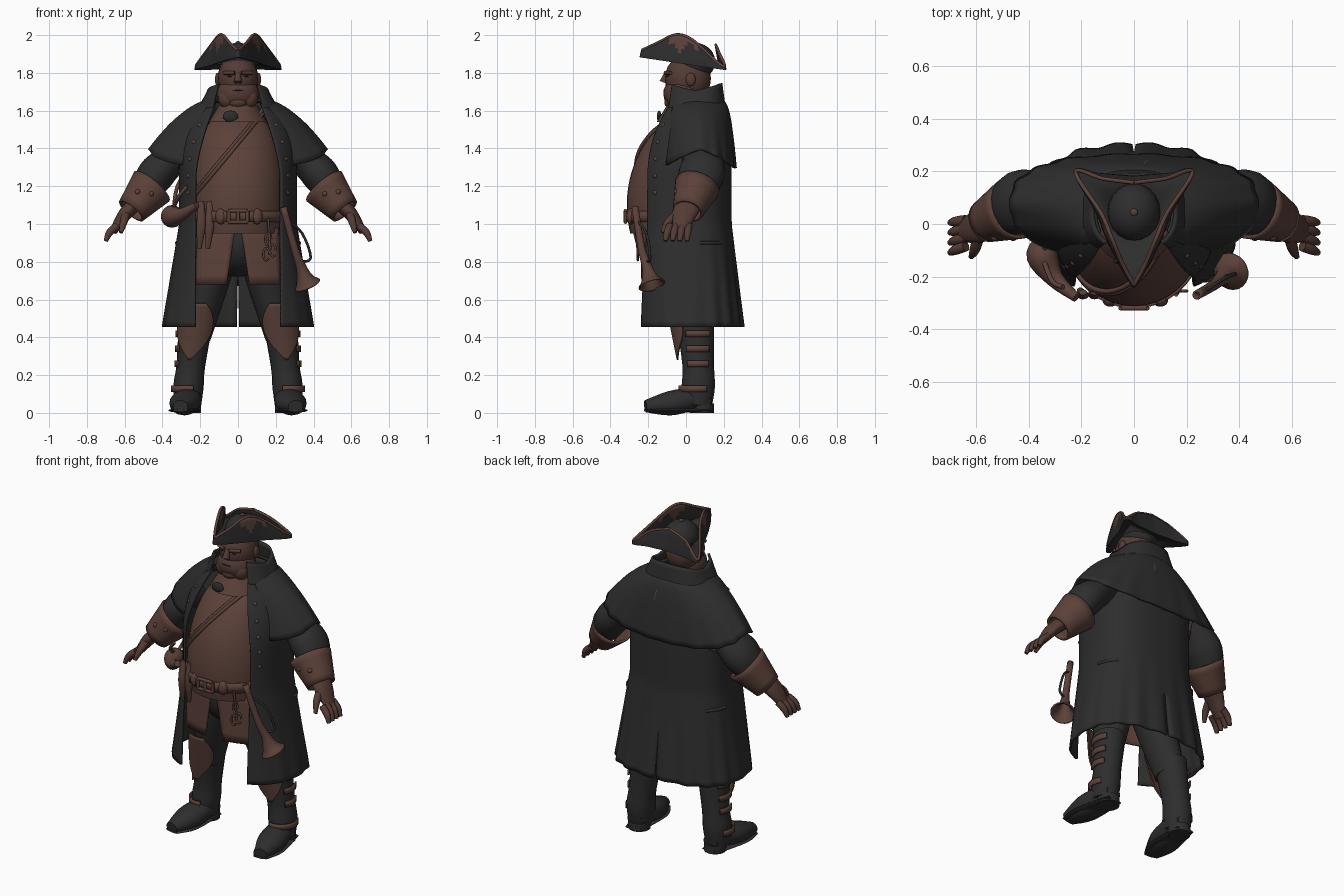
import bpy, bmesh
from math import sin, cos, acos, pi, sqrt
from mathutils import Matrix, Vector

if "Cube" in bpy.data.objects:
    bpy.data.objects.remove(bpy.data.objects["Cube"])

UP = Vector((0, 0, 1))
BACK = Vector((0, 1, 0))


def material(name, *rgb):
    mat = bpy.data.materials.new(name)
    mat.use_nodes = True
    mat.diffuse_color = (*rgb, 1)
    mat.node_tree.nodes["Principled BSDF"].inputs["Base Color"].default_value = (*rgb, 1)
    return mat


CLOTH = material("charcoal cloth", .027, .027, .027)
BROWN = material("brown leather", .107, .053, .041)
SKIN = material("dark skin", .09, .044, .035)


def finish(name, bm, materials, mirror=False, thick=0):
    mesh = bpy.data.meshes.new(name)
    bmesh.ops.recalc_face_normals(bm, faces=bm.faces)
    bm.to_mesh(mesh)
    bm.free()
    part = bpy.data.objects.new(name, mesh)
    bpy.context.collection.objects.link(part)
    for mat in materials:
        mesh.materials.append(mat)
    if mirror:
        part.modifiers.new("mirror", "MIRROR")
    if thick:
        solid = part.modifiers.new("thickness", "SOLIDIFY")
        solid.thickness = thick
        solid.offset = 0
    bpy.context.view_layer.objects.active = part
    part.select_set(True)
    bpy.ops.object.shade_smooth_by_angle(angle=.9)
    part.select_set(False)


def steps(count):
    return [k / count for k in range(count + 1)]


def smooth(rows, count=4):
    """Smooth curve through rows of numbers of equal length."""
    result = []
    last = len(rows) - 1
    for i in range(last):
        near = rows[max(i - 1, 0)], rows[i], rows[i + 1], rows[min(i + 2, last)]
        for t in steps(count)[:-1]:
            result.append([b + t / 2 * (c - a + t * (2 * a - 5 * b + 4 * c - d + t * (3 * (b - c) + d - a)))
                           for a, b, c, d in zip(*near)])
    return result + [rows[-1]]


def loft(name, rings, mat, wrap=True, cap=True, mirror=False, thick=0, paint=None):
    bm = bmesh.new()
    loops = [[bm.verts.new(point) for point in ring] for ring in rings]
    size = len(rings[0])
    for low, high in zip(loops, loops[1:]):
        for i in range(size if wrap else size - 1):
            j = (i + 1) % size
            face = bm.faces.new((low[i], low[j], high[j], high[i]))
            if paint and paint(face.calc_center_median()):
                face.material_index = 1
    if wrap and cap:
        bm.faces.new(loops[0])
        bm.faces.new(loops[-1])
    finish(name, bm, [mat, BROWN] if paint else [mat], mirror, thick)


def tube(name, points, radii, mat, axis=BACK, flat=1, sides=16, **options):
    """Round bar along a curve; flat stretches its section along the axis."""
    rows = smooth([(*point, radius) for point, radius in zip(points, radii)])
    rings = []
    for i, (*centre, radius) in enumerate(rows):
        along = Vector(rows[min(i + 1, len(rows) - 1)][:3]) - Vector(rows[max(i - 1, 0)][:3])
        across = along.cross(axis).normalized() * radius
        over = across.cross(along).normalized() * radius * flat
        rings.append([Vector(centre) + across * cos(2 * pi * k / sides) + over * sin(2 * pi * k / sides)
                      for k in range(sides)])
    loft(name, rings, mat, **options)


def cord(name, points, mat, radius=.01, **options):
    tube(name, points, [radius] * len(points), mat, sides=8, **options)


def balls(name, mat, size, *places, mirror=False):
    bm = bmesh.new()
    for place in places:
        shape = Matrix.Translation(place) @ Matrix.Diagonal((*size, 1))
        bmesh.ops.create_uvsphere(bm, u_segments=20, v_segments=12, radius=1, matrix=shape)
    finish(name, bm, [mat], mirror)


def oval(z, radius, y=0, x=0, deep=1, start=0, turn=2 * pi, count=36):
    return [(x + radius * cos(start + turn * k / count), y + radius * deep * sin(start + turn * k / count), z)
            for k in range(count)]


def drape(z, side, back, front, gap, middle, droop=0, ripple=0, slit=0, count=48):
    """Half ring of cloth from its front edge round to the back centre."""
    power = .8
    start = -acos((gap / side) ** (1 / power))
    ring = []
    for t in steps(count):
        angle = start + (pi / 2 - start) * t
        depth = abs(sin(angle))
        wave = 1 + ripple * cos(17 * angle) * t
        x = side * cos(angle) ** power * wave if t < 1 else 0
        y = (back - middle if angle > 0 else front - middle) * depth ** power * wave
        ring.append((max(x, slit), middle + y, z - droop * depth))
    return ring


# Shirt over the round belly
def belly(z):
    swell = max(1 - ((z - 1.1) / .5) ** 2, .05)
    depth = .25 * swell ** .6
    radius = .25 * swell ** .35
    return radius, .02 - depth / 3, depth / radius


def belly_front(x, z):
    radius, y, deep = belly(z)
    return y - deep * sqrt(max(radius ** 2 - x ** 2, .002))


shirt = []
for t in steps(24):
    z = .95 + .63 * t
    radius, y, deep = belly(z)
    shirt.append(oval(z, radius, y, deep=deep))
loft("shirt", shirt, BROWN)
loft("belt", [oval(z, .255, -.06) for z in (1.01, 1.07)], BROWN, cap=False, thick=.014)
balls("trouser_seat", CLOTH, (.22, .21, .2), (0, -.03, .92))
for z in (1.01, 1.07):
    cord("buckle_bar", [(x, -.32, z) for x in (-.05, .05)], BROWN)
for x in (-.05, 0, .05):
    cord("buckle_post", [(x, -.32, z) for z in (1.01, 1.07)], BROWN)

# Flaps below the belt, parting toward the knees
flaps = [[(x, x * x - .235, .98 - .3 * t) for x in (.015 + .045 * t + (.2 - .035 * t) * s for s in steps(8))]
         for t in steps(6)]
loft("waistcoat_flaps", flaps, BROWN, wrap=False, mirror=True, thick=.01)

# Coat: flared skirt, straight waist, narrowing shoulders
coat = []
for t in steps(40):
    z = .455 + 1.185 * t
    flare = max(0, 1 - z)
    taper = max(0, (z - 1.25) / .4)
    coat.append(drape(z, side=.305 + .16 * flare - .155 * taper ** 3, back=.235 + .115 * flare - .06 * taper ** 2,
                      front=.17 * taper ** 1.5 - .265, gap=.225 - .11 * taper ** 1.5, middle=.03,
                      ripple=.055 * flare, slit=max(0, flare - .25) * .025))
loft("coat", coat, CLOTH, wrap=False, mirror=True, thick=.014)
balls("coat_buttons", BROWN, (.013, .013, .013), *[ring[4] for ring in coat[24:38:3]], mirror=True)
cord("pocket_welts", [(x * 1.02, y, z) for x, y, z in coat[15][20:32]], CLOTH, axis=UP, mirror=True)

cape = []
for t in steps(16):
    drop = .26 * t ** 1.7
    cape.append(drape(1.655 - drop, side=.14 + .328 * t, back=.18 + .08 * sqrt(t), front=-.08 - .05 * sqrt(t),
                      gap=.125 + .165 * t, middle=.05 + .03 * t, droop=.1 * t, ripple=.025 * t ** 3))
loft("shoulder_cape", cape, CLOTH, wrap=False, mirror=True, thick=.012)
cord("cape_tear", [ring[46] for ring in cape[5:9]], BROWN, radius=.007)

# Collar stands up, leaning in toward the neck
collar = [drape(1.6 + .105 * t, side=.21 - .055 * t, back=.205 - .02 * t, front=.02 * t - .115,
                gap=.135 - .03 * t, middle=.05, droop=-.04 * t) for t in steps(6)]
loft("collar", collar, CLOTH, wrap=False, mirror=True, thick=.014)

# Arms and hands
tube("sleeves", [(.2, .07, 1.48), (.36, .09, 1.335), (.44, .08, 1.255), (.51, .04, 1.14)], [.08, .088, .098, .07],
     CLOTH, flat=1.25, sides=20, mirror=True)
tube("cuffs", [(.455, .06, 1.2), (.565, .01, 1.07)], [.115, .075], BROWN, sides=24, cap=False, mirror=True,
     thick=.014)
balls("cuff_buttons", BROWN, (.015, .015, .015), (.46, -.05, 1.16), (.53, -.05, 1.17), (.58, .06, 1.17), mirror=True)
tube("palms", [(.54, .02, 1.11), (.6, -.01, 1.05), (.66, -.03, .96)], [.04, .036, .02], SKIN, flat=1.8, mirror=True)
for spread in (-1.5, -.5, .5, 1.5):
    tube("fingers", [(.64, spread * .033 - .035, .99), (.68, spread * .036 - .045, .955),
                     (.7, spread * .038 - .052, .91)], [.02, .019, .011], SKIN, mirror=True)
tube("thumbs", [(.59, -.04, 1.06), (.605, -.095, 1.01), (.62, -.125, .955)], [.022, .02, .01], SKIN, mirror=True)

# Legs, boots and feet
tube("trouser_legs", [(.1, 0, .92), (.14, 0, .75), (.225, .045, .4)], [.11, .11, .08], CLOTH, flat=1.2, mirror=True)
tube("boots", [(.225, .05, .47), (.25, .065, .25), (.262, .065, .14), (.265, .06, .04)], [.09, .076, .08, .07],
     CLOTH, flat=1.1, sides=20, mirror=True)
tube("feet", [(.26, .13, .06), (.265, .03, .07), (.285, -.09, .05), (.305, -.215, .035)], [.05, .075, .08, .04],
     CLOTH, axis=UP, flat=.8, mirror=True)
tube("soles", [(.26, .14, .013), (.285, -.09, .013), (.305, -.215, .013)], [.055, .085, .045], CLOTH, axis=UP,
     flat=.15, mirror=True)
tube("heels", [(.26, .085, 0), (.26, .085, .05)], [.064, .064], CLOTH, mirror=True)
guards = []
for t in steps(16):
    width = .95 * sin(pi * (.15 + .84 * t))
    guards.append(oval(.58 - .3 * t, .125 - .02 * t, .02 + .04 * t, .2 + .04 * t, start=-1.4 - width, turn=2 * width))
loft("knee_guards", guards, BROWN, wrap=False, mirror=True, thick=.008)
for z in (.26, .34, .42):
    strap = [oval(z + rise, .062 + .08 * z, .06, .28 - .12 * z, deep=1.1, start=-.6, turn=1.3)
             for rise in (-.017, .017)]
    loft("boot_straps", strap, BROWN, wrap=False, mirror=True, thick=.01)
loft("spur_straps", [oval(z, .085, .055, .265, deep=1.08, start=-1.9, turn=2.6) for z in (.11, .145)],
     BROWN, wrap=False, mirror=True, thick=.008)

# Head and face
balls("skull", SKIN, (.108, .122, .13), (0, .01, 1.77))
balls("jaw", SKIN, (.113, .105, .095), (0, -.015, 1.69))
balls("jowls", SKIN, (.052, .045, .055), (.054, -.055, 1.665), mirror=True)
balls("chin", SKIN, (.05, .035, .032), (0, -.08, 1.645))
tube("nose", [(0, -.1, 1.8), (0, -.12, 1.75)], [.013, .021], SKIN)
balls("ears", SKIN, (.014, .026, .036), (.108, .025, 1.765), mirror=True)
balls("eyes", CLOTH, (.013, .01, .005), (.042, -.098, 1.783), mirror=True)
cord("brows", [(.018, -.11, 1.8), (.075, -.082, 1.8)], SKIN, mirror=True)
cord("mouth", [(-.03, -.11, 1.705), (0, -.116, 1.708), (.03, -.11, 1.705)], CLOTH, radius=.004)
loft("neck_scarf", [oval(1.54 + .09 * t, .155 - .055 * t) for t in steps(4)], BROWN)
balls("scarf_knot", CLOTH, (.04, .012, .03), (-.04, -.142, 1.57))

# Three-cornered hat: plan of the fold, with the height of the turned-up brim
crown = Vector((0, .045, 1.86))
plan = smooth([(0, -.24, .035), (.045, -.17, .08), (.1, -.06, .143), (.145, .05, .125), (.225, .2, .015),
               (.13, .19, .09), (0, .18, .125)], 6)
fold = [Vector((x, y, 1.85 - .15 * y)) for x, y, rise in plan]
edge = [Vector((x * (1 - rise), y * (1 - rise), 1.85 - .15 * y + rise)) for x, y, rise in plan]
inner = [crown + (point - crown).normalized() * .1 for point in fold]
wall = [[low.lerp(high, t) for low, high in zip(fold, edge)] for t in steps(6)]
loft("hat_brim", [inner] + wall, CLOTH, wrap=False, mirror=True, thick=.012,
     paint=lambda c: abs(c.y + .01) < .08 and c.z > 1.935 + .025 * sin(c.y * 70))
cord("hat_trim", edge, BROWN, radius=.008, axis=UP, mirror=True)
balls("hat_crown", CLOTH, (.1, .11, .1), crown)
balls("hat_button", BROWN, (.014, .014, .008), crown + UP * .1)

# Shoulder strap and powder flask
for gap in (0, .022):
    line = [(.135 - .4 * t, 1.61 - .48 * t - gap) for t in steps(9)]
    cord("shoulder_strap", [(x, belly_front(x, z) - .008, z) for x, z in line], BROWN)
cord("strap_back", [(-.34, -.1, 1.08), (-.32, .05, 1.2), (-.24, .215, 1.33)], BROWN)
tube("powder_flask", [(-.35, -.06, 1.04), (-.35, -.12, 1.04), (-.3, -.21, 1.05), (-.22, -.28, 1.1)],
     [.03, .06, .034, .018], BROWN, axis=UP)
cord("flask_cord", [(-.34, -.15, 1.09), (-.31, -.22, 1.15), (-.27, -.24, 1.2)], BROWN)

# Knife sheaths, pouches and rings on the belt
for x in (-.195, -.15):
    tube("sheath", [(x, -.26, 1.12), (x, -.27, 1), (x - .01, -.25, .87)], [.015, .024, .012], BROWN, flat=.7)
balls("belt_pouches", BROWN, (.03, .025, .042), (.1, -.29, 1.04), (-.09, -.29, 1.04))
for x, z in ((.16, .92), (.185, .86), (.15, .84)):
    cord("hanging_ring", [(x + a, -.255, z + 2 * b) for a, b, level in oval(0, .016, count=9)], BROWN, radius=.006)
cord("ring_cord", [(.16, -.27, 1.03), (.17, -.255, .86)], BROWN, radius=.007)

# Signal horn and its cord
tube("horn", [(.24, -.27, 1.09), (.3, -.235, .87), (.335, -.205, .77), (.355, -.19, .71), (.37, -.18, .675)],
     [.014, .016, .024, .042, .07], BROWN, sides=20, cap=False, thick=.008)
cord("horn_cord", [(.26, -.26, 1.02), (.34, -.21, .95), (.385, -.19, .82), (.325, -.21, .8)], CLOTH, radius=.007)
